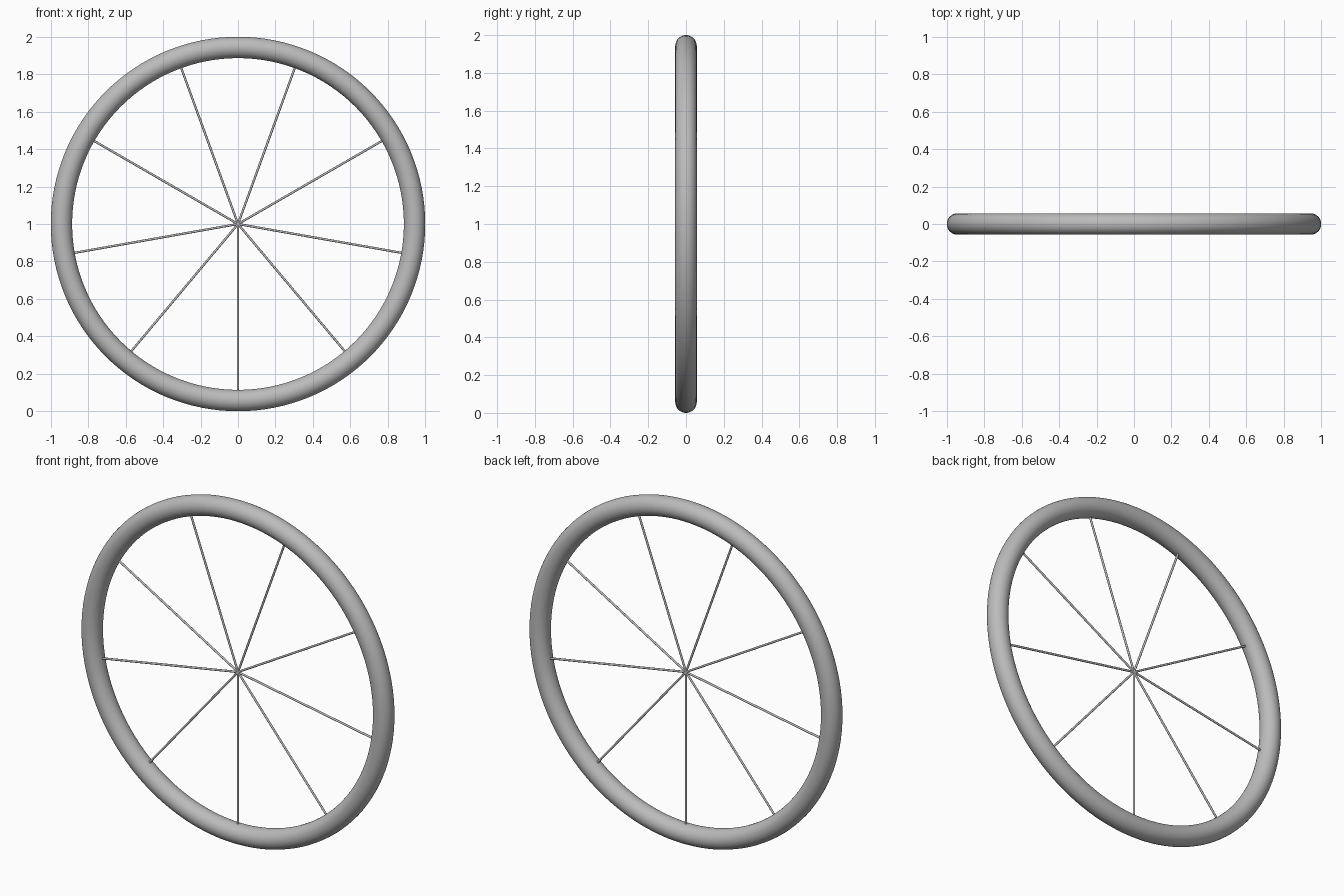
import bpy
import math
from mathutils import Vector

cube = bpy.data.objects.get("Cube")
if cube:
    bpy.data.objects.remove(cube, do_unlink=True)

RIM_RADIUS, TUBE_RADIUS = 0.943, 0.057
SPOKE_RADIUS, SPOKES = 0.006, 9
CENTRE = Vector((0, 0, 1))

grey = bpy.data.materials.new("plain_grey")
grey.use_nodes = True
colour = (0.5, 0.5, 0.5, 1)
grey.diffuse_color = colour
grey.node_tree.nodes["Principled BSDF"].inputs["Base Color"].default_value = colour


def finish(name):
    obj = bpy.context.object
    obj.name = name
    obj.data.materials.append(grey)
    bpy.ops.object.shade_smooth_by_angle(angle=math.radians(50))


# Round rim standing upright
bpy.ops.mesh.primitive_torus_add(
    major_radius=RIM_RADIUS, minor_radius=TUBE_RADIUS,
    major_segments=128, minor_segments=32,
    location=CENTRE, rotation=(math.pi / 2, 0, 0))
finish("rim")

# Thin spokes from the centre into the rim, the first pointing straight down
for i in range(SPOKES):
    angle = math.tau * i / SPOKES
    direction = Vector((math.sin(angle), 0, -math.cos(angle)))
    bpy.ops.mesh.primitive_cylinder_add(
        vertices=12, radius=SPOKE_RADIUS, depth=RIM_RADIUS,
        location=CENTRE + direction * RIM_RADIUS / 2,
        rotation=(0, -angle, 0))
    finish(f"spoke_{i + 1}")
